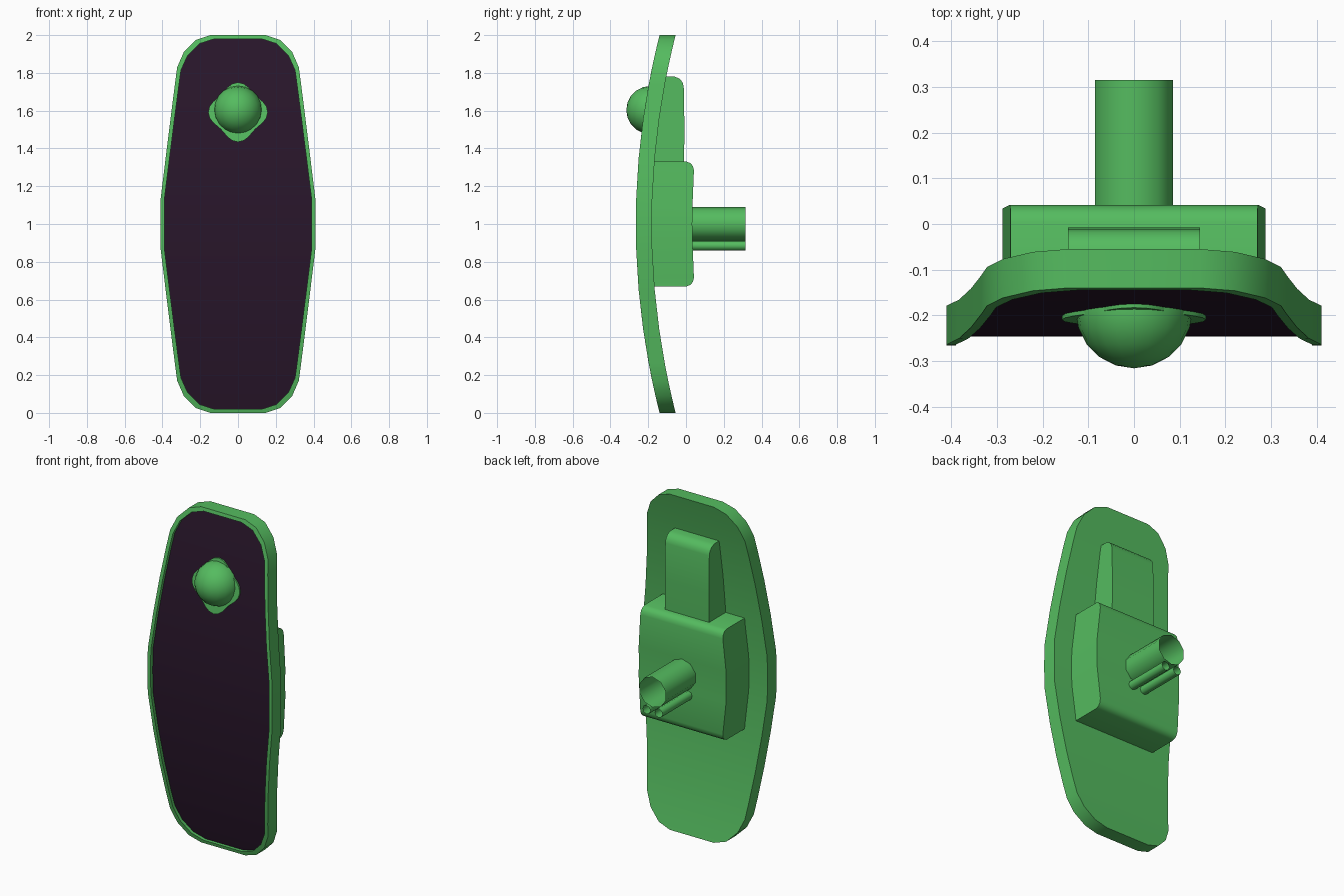
import bpy, bmesh, math
from mathutils import Matrix

if "Cube" in bpy.data.objects:
    bpy.data.objects.remove(bpy.data.objects["Cube"])


def material(name, rgb):
    m = bpy.data.materials.new(name)
    m.diffuse_color = (*rgb, 1)
    m.use_nodes = True
    m.node_tree.nodes["Principled BSDF"].inputs["Base Color"].default_value = m.diffuse_color
    return m


GREEN = material("green", (0.09, 0.5, 0.115))
DARK = material("dark_face", (0.022, 0.008, 0.024))


def finish(name, bm, mat=GREEN, fix=True, angle=30):
    if fix:
        bmesh.ops.recalc_face_normals(bm, faces=bm.faces)
    me = bpy.data.meshes.new(name)
    bm.to_mesh(me)
    bm.free()
    me.materials.append(mat)
    ob = bpy.data.objects.new(name, me)
    bpy.context.collection.objects.link(ob)
    bpy.ops.object.select_all(action='DESELECT')
    bpy.context.view_layer.objects.active = ob
    ob.select_set(True)
    bpy.ops.object.shade_smooth_by_angle(angle=math.radians(angle))
    return ob


def bow(z):
    """Front y of the bowed panel at height z."""
    return -0.266 + 0.126 * (z - 1) ** 2


def loop(bm, rows, depth):
    """Mirrored outline: left and right vertices for each row."""
    return [[bm.verts.new((s * w, bow(z) + depth, z)) for s in (-1, 1)] for w, z in rows]


def strips(bm, g):
    for a, b in zip(g, g[1:]):
        bm.faces.new((a[0], a[1], b[1], b[0]))


def bridge(bm, g, h):
    a = [r[1] for r in g] + [r[0] for r in reversed(g)]
    b = [r[1] for r in h] + [r[0] for r in reversed(h)]
    for i in range(len(a)):
        j = (i + 1) % len(a)
        bm.faces.new((a[i], a[j], b[j], b[i]))


# Panel outline: half width and height, mirrored about mid height
upper = [(0.41, 1.0), (0.41, 1.13), (0.383, 1.35), (0.357, 1.56), (0.334, 1.74),
         (0.322, 1.83), (0.287, 1.91), (0.222, 1.975), (0.145, 2.0)]
outer = [(w, 2 - z) for w, z in upper[:0:-1]] + upper
inner = [(w - 0.02, 1 + (z - 1) * 0.98) for w, z in outer]

# Panel shell with raised rim
bm = bmesh.new()
back, front = loop(bm, outer, 0.085), loop(bm, outer, 0)
lip, floor = loop(bm, inner, 0), loop(bm, inner, 0.02)
strips(bm, back)
for g, h in ((back, front), (front, lip), (lip, floor)):
    bridge(bm, g, h)
finish("panel_shell", bm)

# Dark recessed front
bm = bmesh.new()
strips(bm, loop(bm, inner, 0.02))
finish("front_face", bm, DARK, fix=False)


# Blocks on the back of the panel: rows of half width, height, back y
def block(name, rows):
    bm = bmesh.new()
    near = loop(bm, [r[:2] for r in rows], 0.06)
    far = [[bm.verts.new((s * w, y, z)) for s in (-1, 1)] for w, z, y in rows]
    strips(bm, near)
    strips(bm, far)
    bridge(bm, near, far)
    finish(name, bm)


half = [(0.288, 1.0, 0.033), (0.288, 1.09, 0.034), (0.272, 1.285, 0.042),
        (0.271, 1.307, 0.036), (0.27, 1.322, 0.024), (0.27, 1.33, 0.004)]
block("mount_box", [(w, 2 - z, y) for w, z, y in half[:0:-1]] + half)
block("upper_housing", [(0.145, 1.25, -0.012), (0.145, 1.5, -0.008), (0.145, 1.725, -0.012),
                        (0.145, 1.75, -0.018), (0.145, 1.77, -0.035), (0.145, 1.78, -0.06)])


# Open pipes on the back
def pipe(name, x, z, r, n):
    bm = bmesh.new()
    bmesh.ops.create_cone(bm, cap_ends=False, segments=n, radius1=r, radius2=r, depth=0.305,
                          matrix=Matrix.Translation((x, 0.1625, z)) @ Matrix.Rotation(math.pi / 2, 4, 'X'))
    finish(name, bm, fix=False, angle=50)


pipe("main_pipe", 0, 1.0, 0.09, 10)
for side, s in (("left", -1), ("right", 1)):
    pipe(side + "_small_pipe", s * 0.04, 0.885, 0.026, 8)

# Ball on the front
bm = bmesh.new()
bmesh.ops.create_uvsphere(bm, u_segments=20, v_segments=10, radius=0.128,
                          matrix=Matrix.Translation((0, -0.188, 1.603)) @ Matrix.Rotation(math.pi / 2, 4, 'X'))
finish("ball", bm, angle=40)

# Rounded diamond collar lying on the panel around the ball
bm = bmesh.new()
rings = []
for k, depth in ((0.5, 0.012), (1, 0.012), (1, 0.024)):
    ring = []
    for i in range(32):
        a = math.tau * i / 32
        r = k * (0.143 + 0.015 * math.cos(4 * a))
        z = 1.592 + r * math.sin(a)
        ring.append(bm.verts.new((r * math.cos(a), bow(z) + depth, z)))
    rings.append(ring)
for a, b in zip(rings, rings[1:]):
    for i in range(32):
        j = (i + 1) % 32
        bm.faces.new((a[i], b[i], b[j], a[j]))
bmesh.ops.reverse_faces(bm, faces=bm.faces) if sum(f.normal.y for f in bm.faces) > 0 else None
finish("ball_collar", bm)
